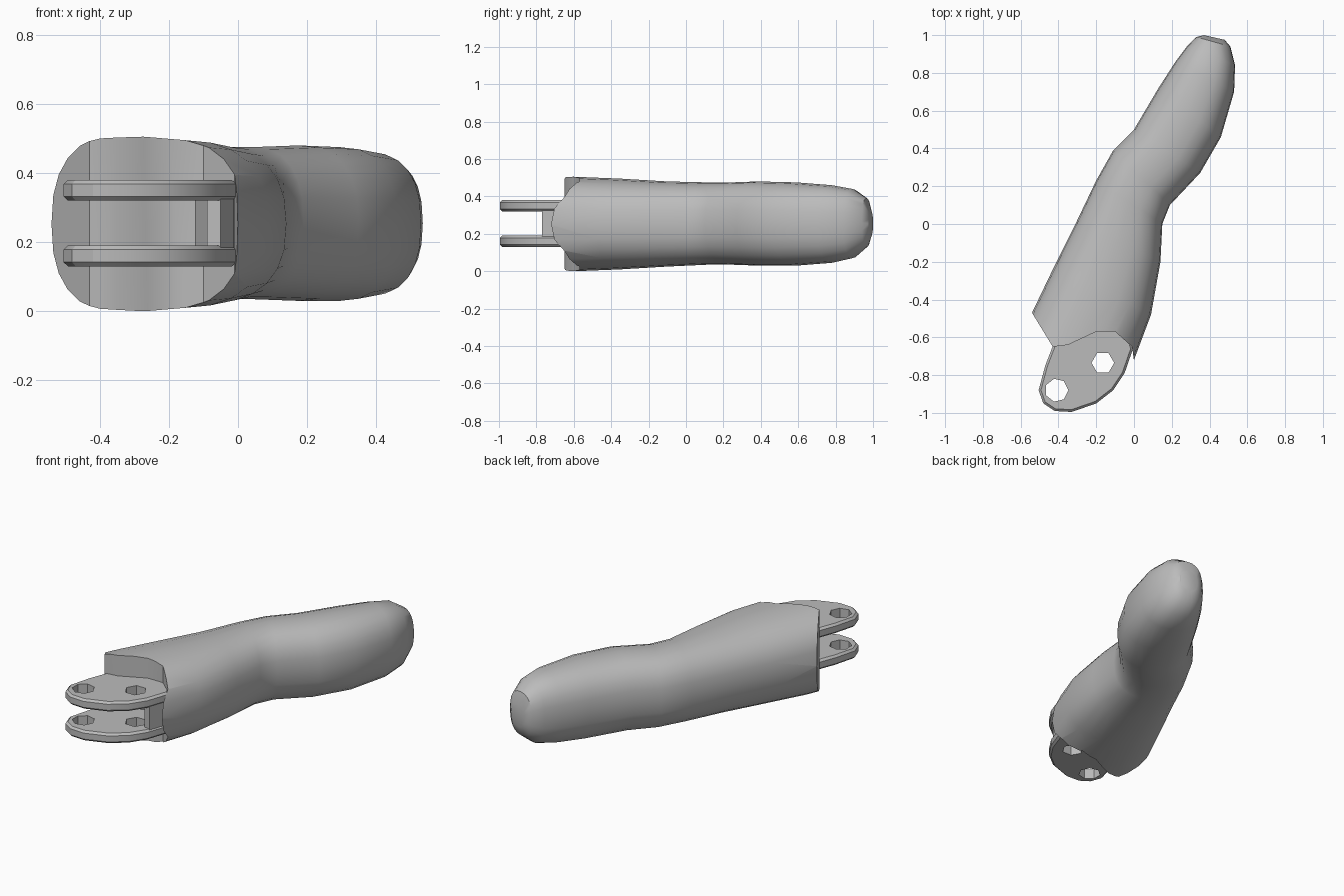
import bpy, bmesh
from math import sin, cos, pi, copysign, radians
from mathutils import Vector

if "Cube" in bpy.data.objects:
    bpy.data.objects.remove(bpy.data.objects["Cube"])

grey = bpy.data.materials.new("plain grey")
grey.use_nodes = True
grey.diffuse_color = (0.5, 0.5, 0.5, 1)
grey.node_tree.nodes["Principled BSDF"].inputs["Base Color"].default_value = (0.5, 0.5, 0.5, 1)


def finish(name, bm):
    bmesh.ops.recalc_face_normals(bm, faces=bm.faces)
    mesh = bpy.data.meshes.new(name)
    bm.to_mesh(mesh)
    bm.free()
    mesh.materials.append(grey)
    obj = bpy.data.objects.new(name, mesh)
    bpy.context.collection.objects.link(obj)
    return obj


def prism(name, outline, z0, z1, bevel=0):
    bm = bmesh.new()
    face = bm.faces.new([bm.verts.new((x, y, z0)) for x, y in outline])
    top = bmesh.ops.extrude_face_region(bm, geom=[face])["geom"]
    bmesh.ops.translate(bm, vec=(0, 0, z1 - z0),
                        verts=[v for v in top if isinstance(v, bmesh.types.BMVert)])
    if bevel:
        rims = [e for e in bm.edges if abs(e.verts[0].co.z - e.verts[1].co.z) < 1e-4]
        bmesh.ops.bevel(bm, geom=rims, offset=bevel, segments=1, affect='EDGES')
    return finish(name, bm)


def cut(obj, cutter):
    mod = obj.modifiers.new("cut", 'BOOLEAN')
    mod.operation = 'DIFFERENCE'
    mod.solver = 'EXACT'
    mod.object = cutter
    bpy.context.view_layer.objects.active = obj
    bpy.ops.object.modifier_apply(modifier=mod.name)
    bpy.data.objects.remove(cutter)


def smooth(obj, angle):
    bpy.ops.object.select_all(action='DESELECT')
    obj.select_set(True)
    bpy.context.view_layer.objects.active = obj
    bpy.ops.object.shade_smooth_by_angle(angle=radians(angle))


# Bent finger body: left edge, right edge, bottom and top of each section
SECTIONS = [
    ((-0.64, -0.70), (-0.06, -0.86), 0.00, 0.51),
    ((-0.54, -0.47), (0.00, -0.72), 0.00, 0.505),
    ((-0.42, -0.22), (0.09, -0.48), 0.01, 0.495),
    ((-0.31, 0.00), (0.14, -0.20), 0.025, 0.48),
    ((-0.20, 0.23), (0.15, 0.00), 0.035, 0.475),
    ((-0.11, 0.39), (0.19, 0.10), 0.035, 0.475),
    ((0.00, 0.50), (0.35, 0.27), 0.03, 0.48),
    ((0.13, 0.72), (0.46, 0.46), 0.03, 0.475),
    ((0.22, 0.86), (0.53, 0.70), 0.045, 0.46),
    ((0.28, 0.94), (0.535, 0.84), 0.07, 0.44),
    ((0.33, 0.99), (0.51, 0.94), 0.13, 0.39),
    ((0.37, 1.00), (0.48, 0.975), 0.19, 0.32),
]
SIDES = 24


def rounded(t):
    return copysign(abs(t) ** 0.82, t)


bm = bmesh.new()
rings = []
for left, right, low, high in SECTIONS:
    a, b = Vector(left), Vector(right)
    ring = []
    for i in range(SIDES):
        ang = 2 * pi * i / SIDES
        p = (a + b) / 2 + (b - a) / 2 * rounded(cos(ang))
        z = (low + high) / 2 + (high - low) / 2 * rounded(sin(ang))
        ring.append(bm.verts.new((p.x, p.y, z)))
    rings.append(ring)
for r, s in zip(rings, rings[1:]):
    for i in range(SIDES):
        j = (i + 1) % SIDES
        bm.faces.new((r[i], r[j], s[j], s[i]))
bm.faces.new(rings[0])
bm.faces.new(rings[-1])
body = finish("finger_body", bm)

# Scalloped open end of the body
END = [(-0.54, -0.47), (-0.43, -0.65), (-0.35, -0.64), (-0.20, -0.57),
       (-0.10, -0.57), (-0.01, -0.65), (0.0, -0.725)]
cut(body, prism("end_cutter", [(-0.9, -0.3), (-0.62, -0.35)] + END
                + [(0.2, -0.8), (0.2, -1.2), (-0.9, -1.2)], -0.2, 0.8))
smooth(body, 35)

# Two hinge plates with pin holes
PLATE = [(-0.42, -0.62), (-0.47, -0.75), (-0.505, -0.88), (-0.48, -0.95),
         (-0.42, -0.99), (-0.33, -0.995), (-0.20, -0.95), (-0.11, -0.88),
         (-0.05, -0.79), (-0.005, -0.66), (-0.05, -0.52), (-0.30, -0.52)]
HOLES = [((-0.41, -0.88), 0.062, 7), ((-0.165, -0.735), 0.06, 6)]
for name, z0, z1 in (("lower_hinge_plate", 0.13, 0.19), ("upper_hinge_plate", 0.32, 0.38)):
    plate = prism(name, PLATE, z0, z1, 0.012)
    for (x, y), r, n in HOLES:
        ring = [(x + r * cos(2 * pi * i / n), y + r * sin(2 * pi * i / n)) for i in range(n)]
        cut(plate, prism("hole_cutter", ring, z0 - 0.1, z1 + 0.1))
    smooth(plate, 25)

# Web joining the plates beside the inner pin hole
prism("hinge_web", [(-0.13, -0.55), (-0.09, -0.66), (-0.09, -0.76), (-0.05, -0.77),
                    (-0.012, -0.66), (-0.04, -0.55)], 0.18, 0.33)
